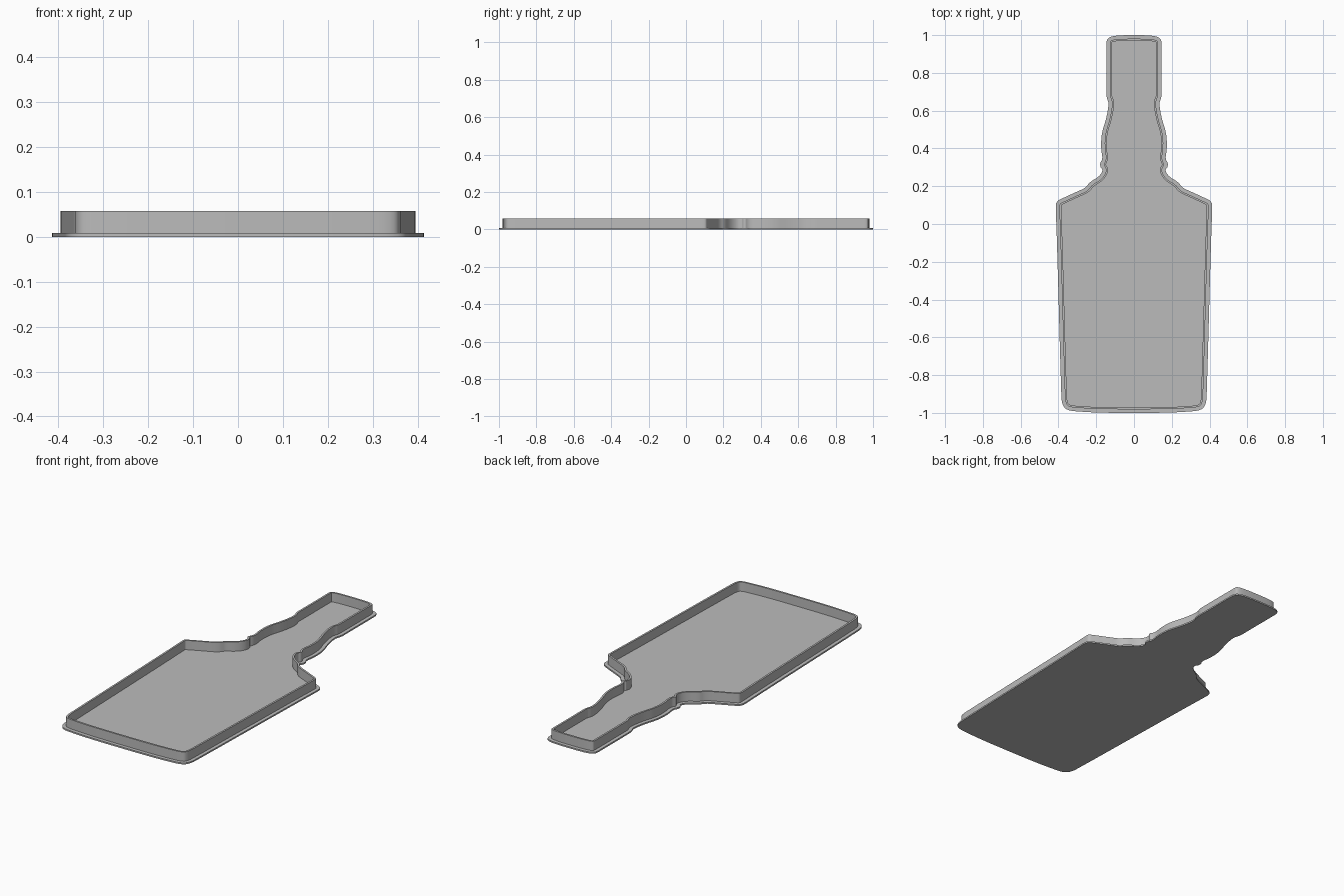
import bpy, bmesh
from mathutils import Vector

cube = bpy.data.objects.get("Cube")
if cube:
    bpy.data.objects.remove(cube, do_unlink=True)

BASE_H, WALL_H = 0.008, 0.058
RIM, THICK = 0.019, 0.01

grey = bpy.data.materials.new("plain grey")
grey.use_nodes = True
grey.diffuse_color = (0.5, 0.5, 0.5, 1)
grey.node_tree.nodes["Principled BSDF"].inputs["Base Color"].default_value = grey.diffuse_color

# Right half of the bottle outline, from the cap down to the foot
HALF = [(0.07, 1.0), (0.125, 0.993), (0.146, 0.975), (0.146, 0.93), (0.146, 0.72),
        (0.146, 0.67), (0.132, 0.64), (0.146, 0.56), (0.172, 0.48), (0.175, 0.40),
        (0.165, 0.345), (0.180, 0.325), (0.178, 0.30), (0.163, 0.285), (0.185, 0.25),
        (0.235, 0.222), (0.255, 0.192), (0.30, 0.172), (0.375, 0.138), (0.414, 0.118),
        (0.414, 0.07), (0.408, -0.08), (0.386, -0.88), (0.382, -0.955), (0.355, -0.987),
        (0.28, -0.994), (0.16, -1.0)]


def round_off(points, times=2):
    """Cut the corners of a closed outline."""
    for _ in range(times):
        cut = []
        for a, b in zip(points, points[1:] + points[:1]):
            cut += [a.lerp(b, 0.25), a.lerp(b, 0.75)]
        points = cut
    return points


def offset(points, distance):
    """Move a clockwise outline inwards by a distance."""
    moved = []
    for i, p in enumerate(points):
        d1 = (p - points[i - 1]).normalized()
        d2 = (points[(i + 1) % len(points)] - p).normalized()
        n1, n2 = Vector((d1.y, -d1.x)), Vector((d2.y, -d2.x))
        moved.append(p + (n1 + n2) * distance / (1 + n1.dot(n2)))
    return moved


def build(name, rings, closed):
    """Bridge rings of (outline, height); join last to first, or cap both ends."""
    bm = bmesh.new()
    loops = [[bm.verts.new((p.x, p.y, z)) for p in pts] for pts, z in rings]
    pairs = list(zip(loops, loops[1:]))
    if closed:
        pairs.append((loops[-1], loops[0]))
    else:
        bm.faces.new(loops[0])
        bm.faces.new(loops[-1])
    for low, high in pairs:
        for i in range(len(low)):
            bm.faces.new((low[i - 1], low[i], high[i], high[i - 1]))
    bmesh.ops.recalc_face_normals(bm, faces=bm.faces)
    mesh = bpy.data.meshes.new(name)
    bm.to_mesh(mesh)
    bm.free()
    mesh.materials.append(grey)
    obj = bpy.data.objects.new(name, mesh)
    bpy.context.collection.objects.link(obj)
    bpy.ops.object.select_all(action="DESELECT")
    obj.select_set(True)
    bpy.context.view_layer.objects.active = obj
    bpy.ops.object.shade_smooth_by_angle(angle=0.5)


right = [Vector(p) for p in HALF]
left = [Vector((-p.x, p.y)) for p in reversed(right)]
edge = round_off(right + left)
outer = offset(edge, RIM)
inner = offset(edge, RIM + THICK)

# Flat floor with a projecting rim
build("base_plate", [(edge, 0), (edge, BASE_H)], False)

# Upright wall set in from the rim
build("wall", [(outer, BASE_H), (outer, WALL_H), (inner, WALL_H), (inner, BASE_H)], True)
